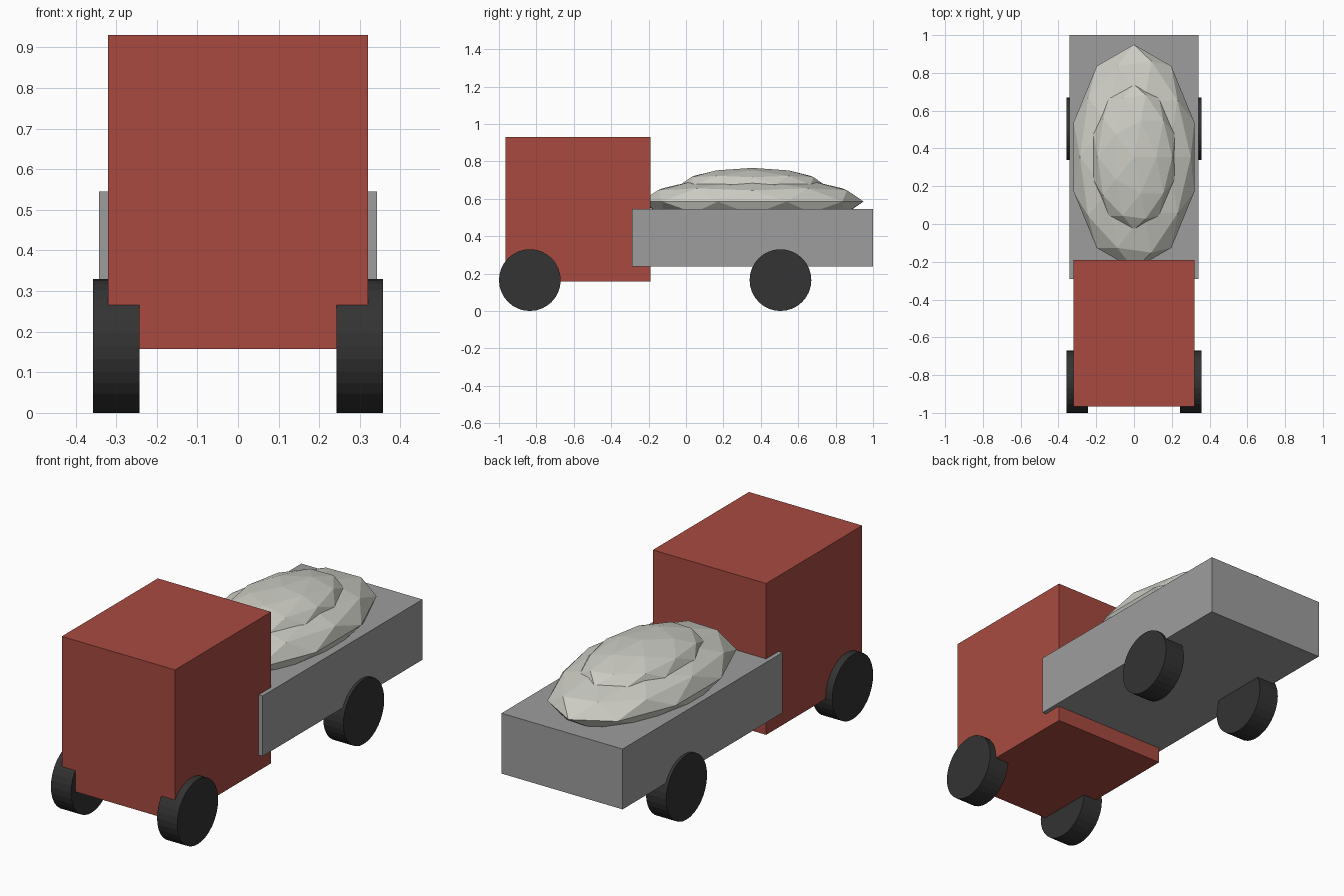
import bpy
from math import pi

cube = bpy.data.objects.get("Cube")
if cube:
    bpy.data.objects.remove(cube, do_unlink=True)


def srgb(*rgb):
    return [((c / 255 + 0.055) / 1.055) ** 2.4 for c in rgb] + [1.0]


def material(name, color):
    mat = bpy.data.materials.new(name)
    mat.use_nodes = True
    mat.diffuse_color = color
    mat.node_tree.nodes["Principled BSDF"].inputs["Base Color"].default_value = color
    return mat


red = material("cab red", srgb(168, 74, 64))
grey = material("bed grey", srgb(158, 157, 159))
pale = material("load pale grey", srgb(204, 204, 196))
black = material("tyre black", srgb(51, 51, 51))


def finish(name, mat):
    obj = bpy.context.object
    obj.name = obj.data.name = name
    obj.data.materials.append(mat)
    bpy.ops.object.transform_apply(location=False, rotation=True, scale=True)
    return obj


def box(name, mat, half_width, y0, y1, z0, z1):
    bpy.ops.mesh.primitive_cube_add(size=1, location=(0, (y0 + y1) / 2, (z0 + z1) / 2))
    bpy.context.object.scale = (2 * half_width, y1 - y0, z1 - z0)
    return finish(name, mat)


def mound(name, z, scale):
    bpy.ops.mesh.primitive_ico_sphere_add(subdivisions=2, radius=1, location=(0, 0.355, z))
    bpy.context.object.scale = scale
    return finish(name, pale)


# Cab and load bed
box("cab", red, 0.32, -0.965, -0.19, 0.157, 0.93)
box("load_bed", grey, 0.342, -0.29, 1.0, 0.237, 0.545)

# Faceted load, a small mound on a larger one
mound("lower_mound", 0.585, (0.336, 0.595, 0.134))
mound("upper_mound", 0.675, (0.226, 0.385, 0.09))

# Wheels
for end, y in (("front", -0.835), ("rear", 0.505)):
    for side, s in (("left", 1), ("right", -1)):
        bpy.ops.mesh.primitive_cylinder_add(
            vertices=32, radius=0.165, depth=0.114,
            location=(s * 0.3, y, 0.165), rotation=(0, pi / 2, 0))
        finish(f"{end}_{side}_wheel", black)
